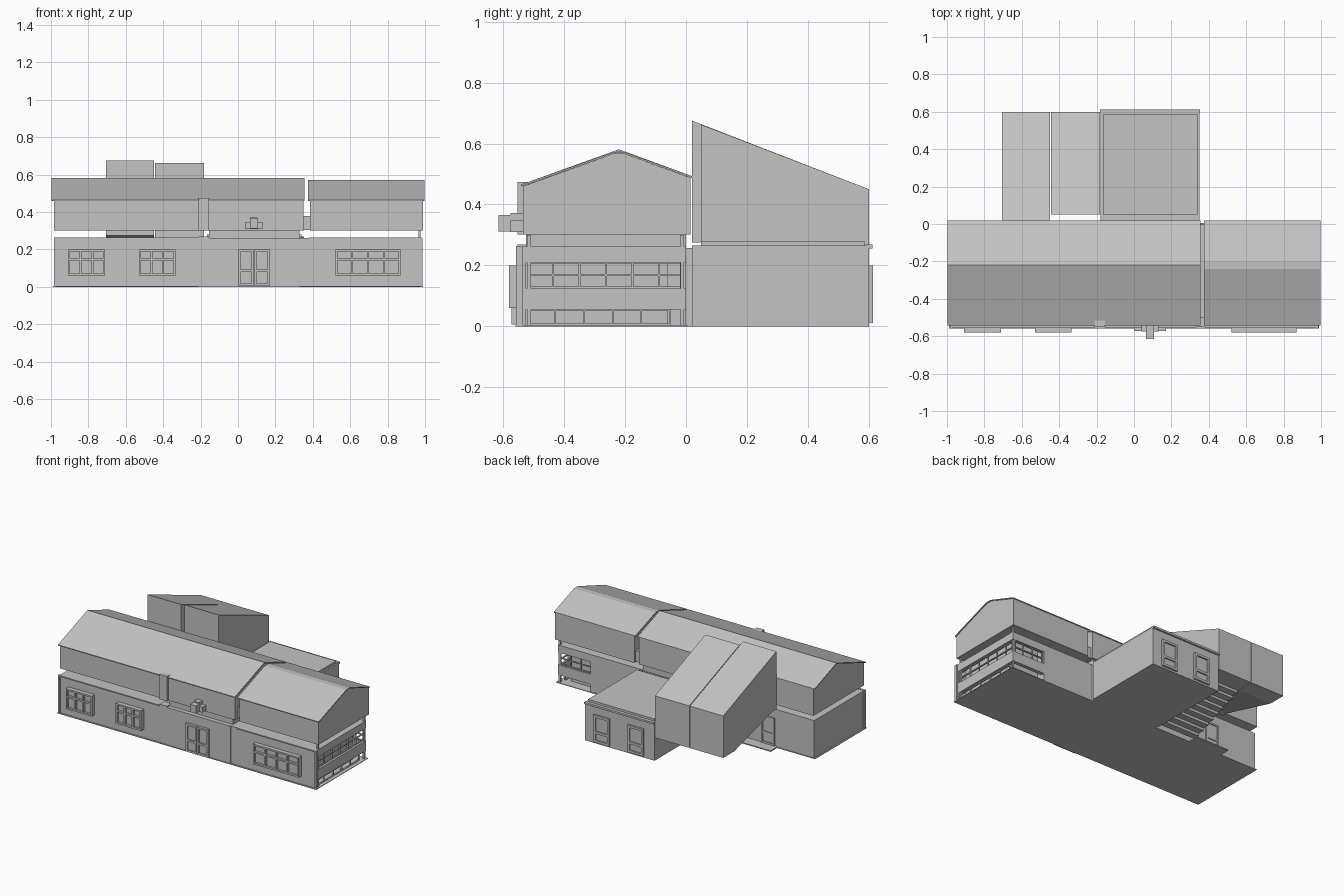
import bpy
import bmesh

cube = bpy.data.objects.get("Cube")
if cube:
    bpy.data.objects.remove(cube)

mat = bpy.data.materials.new("pale grey")
mat.use_nodes = True
grey = (0.55, 0.55, 0.55, 1)
mat.diffuse_color = grey
mat.node_tree.nodes["Principled BSDF"].inputs["Base Color"].default_value = grey


def finish(name, bm):
    bmesh.ops.recalc_face_normals(bm, faces=bm.faces)
    mesh = bpy.data.meshes.new(name)
    bm.to_mesh(mesh)
    bm.free()
    mesh.materials.append(mat)
    obj = bpy.data.objects.new(name, mesh)
    bpy.context.collection.objects.link(obj)
    return obj


def add_box(bm, x, y, z):
    verts = bmesh.ops.create_cube(bm, size=1)["verts"]
    for v in verts:
        for i, (lo, hi) in enumerate((x, y, z)):
            v.co[i] = hi if v.co[i] > 0 else lo


def box(name, x, y, z):
    bm = bmesh.new()
    add_box(bm, x, y, z)
    return finish(name, bm)


def prism(name, x, profile):
    """Extrude a (y, z) outline along x."""
    bm = bmesh.new()
    face = bm.faces.new([bm.verts.new((x[0], y, z)) for y, z in profile])
    new = bmesh.ops.extrude_face_region(bm, geom=[face])["geom"]
    bmesh.ops.translate(bm, vec=(x[1] - x[0], 0, 0),
                        verts=[g for g in new if isinstance(g, bmesh.types.BMVert)])
    return finish(name, bm)


def window(name, span, depth, z, cols, rows, bar=0.008, side=False, pane=None):
    """Frame with mullions; span runs along x, or along y when side is set."""
    bm = bmesh.new()

    def put(s, d, h):
        add_box(bm, d if side else s, s if side else d, h)

    for i in range(cols + 1):
        c = span[0] + (span[1] - span[0] - bar) * i / cols
        put((c, c + bar), depth, z)
    for t in rows:
        c = z[0] + (z[1] - z[0] - bar) * t
        put(span, depth, (c, c + bar))
    if pane:
        put(span, pane, z)
    return finish(name, bm)


# Ground floor
box("ground_floor_west", (-0.98, -0.2), (-0.55, 0), (0, 0.262))
box("ground_floor_core", (-0.2, 0.38), (-0.545, 0), (0, 0.262))
box("entrance_wall", (-0.155, 0.33), (-0.555, -0.5), (0, 0.262))
box("ground_floor_east", (0.38, 0.73), (-0.525, 0), (0, 0.262))
box("east_front_wall", (0.38, 0.98), (-0.55, -0.525), (0, 0.262))
box("east_room", (0.73, 0.92), (-0.525, -0.06), (0, 0.262))
box("floor_plate", (-0.99, 0.99), (-0.56, 0.005), (0, 0.004))
box("core_link", (-0.155, 0.33), (-0.525, 0), (0.262, 0.31))

# Corner terrace: parapet, lintel, glazing and posts
for label, z in (("terrace_parapet", (0.055, 0.125)), ("terrace_lintel", (0.21, 0.262))):
    box(label + "_side", (0.955, 0.98), (-0.525, 0), z)
    box(label + "_back", (0.73, 0.98), (-0.025, 0), z)
box("terrace_ceiling", (0.73, 0.98), (-0.525, 0), (0.25, 0.262))
window("terrace_side_window", (-0.525, 0), (0.955, 0.965), (0.125, 0.212), 6,
       (0, 0.5, 1), 0.006, True)
window("terrace_back_window", (0.73, 0.97), (-0.02, -0.01), (0.125, 0.212), 3,
       (0, 0.5, 1), 0.006)
window("terrace_low_rail", (-0.525, -0.05), (0.955, 0.965), (0.004, 0.055), 5,
       (0, 1), 0.005, True)
for i, y in enumerate((-0.515, -0.012)):
    box(f"terrace_post_{i}", (0.965, 0.977), (y - 0.006, y + 0.006), (0, 0.3))

# Upper floor volumes, each with a gabled roof and a thin overhanging cover
for name, x, ridge in (("west", (-0.985, 0.35), ((-0.22, 0.575),)),
                       ("east", (0.385, 0.99), ((-0.24, 0.565), (-0.2, 0.565)))):
    prism("upper_floor_" + name, x,
          [(-0.535, 0.302), (-0.535, 0.46), *ridge, (0.015, 0.488), (0.015, 0.302)])
    line = [(-0.542, 0.459), *ridge, (0.02, 0.487)]
    prism("roof_" + name, (x[0] - 0.012, x[1] + 0.006),
          line + [(y, z + 0.006) for y, z in reversed(line)])
box("upper_link", (0.34, 0.39), (-0.5, 0), (0.305, 0.38))

# Front pilaster strips
for i, z in enumerate(((0, 0.268), (0.302, 0.474))):
    box(f"pilaster_{i}", (-0.212, -0.155), (-0.552, -0.5), z)
box("joint_strip", (0.33, 0.38), (-0.55, -0.54), (0, 0.262))
for i, x in enumerate((-0.985, 0.975)):
    box(f"corner_strip_{i}", (x, x + 0.012), (-0.558, -0.535), (0, 0.262))
for i, x in enumerate(((-0.985, -0.212), (0.38, 0.985))):
    box(f"front_ledge_{i}", x, (-0.557, -0.54), (0.256, 0.264))

# Front bay windows and double door
bay_z = (0.06, 0.2)
for i, (x, cols) in enumerate((((-0.91, -0.71), 3), ((-0.53, -0.335), 3), ((0.52, 0.87), 4))):
    window(f"front_window_{i}", x, (-0.58, -0.545), bay_z, cols, (0, 0.62, 1), 0.011,
           pane=(-0.565, -0.55))
for i in range(2):
    x = 0.0 + i * 0.086
    window(f"front_door_{i}", (x, x + 0.084), (-0.572, -0.55), (0.006, 0.2), 1,
           (0, 0.4, 1), 0.013, pane=(-0.562, -0.55))

# Arched lamp over the door
bm = bmesh.new()
add_box(bm, (0.04, 0.13), (-0.575, -0.53), (0.31, 0.372))
top = [e for e in bm.edges if all(v.co.z > 0.37 for v in e.verts)
       and abs(e.verts[0].co.x - e.verts[1].co.x) < 0.001]
bmesh.ops.bevel(bm, geom=top, offset=0.025, segments=4, affect='EDGES')
finish("lamp_hood", bm)
box("lamp", (0.063, 0.108), (-0.615, -0.57), (0.312, 0.365))

# Rear annex with flat roof and two glazed doors
box("annex", (-0.18, 0.35), (0.02, 0.6), (0, 0.265))
box("annex_link", (-0.16, 0.34), (-0.01, 0.05), (0, 0.258))
box("annex_roof", (-0.165, 0.34), (0.05, 0.585), (0.26, 0.28))
box("annex_back_ledge", (-0.182, 0.352), (0.59, 0.612), (0.255, 0.268))
for i, x in enumerate((-0.1, 0.16)):
    window(f"annex_door_{i}", (x, x + 0.12), (0.595, 0.613), (0.012, 0.2), 1,
           (0, 0.35, 1), 0.016, pane=(0.598, 0.604))

# Stair tower: the upper flight hangs over the yard, the lower one steps up to the landing
prism("stair_tower_west", (-0.705, -0.45),
      [(0.02, 0.675), (0.6, 0.45), (0.6, 0.16), (0.48, 0.16), (0.06, 0.275), (0.02, 0.275)])
steps = 9
outline = [(0.05, 0.662), (0.6, 0.45), (0.6, 0.16)]
for i in range(steps, 0, -1):
    y = 0.05 + 0.42 * i / steps
    outline += [(y, 0.16 * i / steps), (y, 0.16 * (i - 1) / steps)]
outline.append((0.05, 0))
prism("stair_tower_east", (-0.445, -0.183), outline)

# Back door and doorstep beside the stairs
box("back_doorstep", (-0.7, -0.45), (0, 0.075), (0, 0.008))
window("back_door", (-0.68, -0.58), (-0.005, 0.01), (0.01, 0.2), 1, (0, 0.4, 1), 0.012,
       pane=(-0.003, 0.004))
